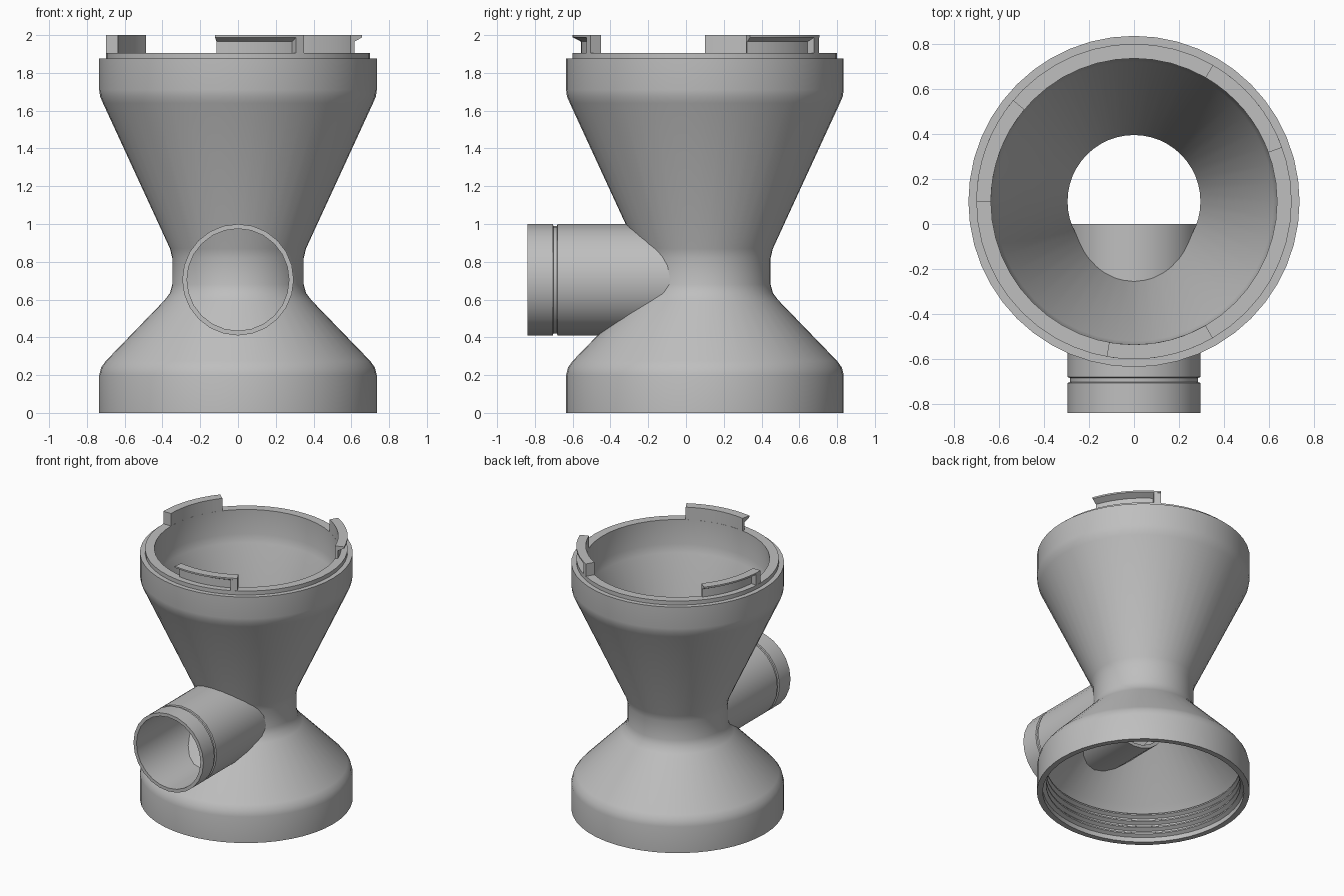
import bpy, bmesh, math
from mathutils import Matrix

if "Cube" in bpy.data.objects:
    bpy.data.objects.remove(bpy.data.objects["Cube"], do_unlink=True)

AXIS_Y = 0.10

grey = bpy.data.materials.new("grey plastic")
grey.use_nodes = True
grey.diffuse_color = (0.52, 0.52, 0.52, 1)
grey.node_tree.nodes["Principled BSDF"].inputs["Base Color"].default_value = grey.diffuse_color


def sweep(name, profile, start=0, end=360, steps=48, matrix=None):
    """Revolve a closed (radius, height) outline about z, fully or over an arc."""
    full = end - start == 360
    bm = bmesh.new()
    rings = []
    for i in range(steps if full else steps + 1):
        a = math.radians(start + (end - start) * i / steps)
        rings.append([bm.verts.new((r * math.cos(a), r * math.sin(a), z)) for r, z in profile])
    n = len(profile)
    for i in range(steps):
        a, b = rings[i], rings[(i + 1) % len(rings)]
        for j in range(n):
            k = (j + 1) % n
            bm.faces.new((a[j], b[j], b[k], a[k]))
    if not full:
        bm.faces.new(rings[0])
        bm.faces.new(rings[-1])
    bmesh.ops.recalc_face_normals(bm, faces=bm.faces)
    bm.transform(matrix or Matrix.Translation((0, AXIS_Y, 0)))
    mesh = bpy.data.meshes.new(name)
    bm.to_mesh(mesh)
    bm.free()
    mesh.materials.append(grey)
    obj = bpy.data.objects.new(name, mesh)
    bpy.context.collection.objects.link(obj)
    bpy.ops.object.select_all(action="DESELECT")
    obj.select_set(True)
    bpy.context.view_layer.objects.active = obj
    bpy.ops.object.shade_smooth_by_angle(angle=math.radians(32))
    return obj


# Hourglass body: outer wall going up, stepped rim, inner wall going down
outer = [(0.735, 0), (0.735, 0.2), (0.725, 0.24), (0.70, 0.275), (0.39, 0.595), (0.36, 0.635),
         (0.348, 0.68), (0.348, 0.82), (0.36, 0.87), (0.715, 1.64), (0.73, 1.675), (0.735, 1.71),
         (0.735, 1.875), (0.70, 1.875), (0.70, 1.905)]
inner = [(0.635, 1.905), (0.635, 1.72), (0.62, 1.66), (0.295, 0.85), (0.295, 0.66), (0.66, 0.27)]

# Thread ridges inside the base socket
threads = []
for i in range(4):
    z = 0.225 - i * 0.05
    threads += [(0.695, z), (0.67, z - 0.015), (0.67, z - 0.025), (0.695, z - 0.04)]
sweep("hourglass_body", outer + inner + threads + [(0.695, 0)])

# Side pipe with a shallow groove, running from the front into the throat
to_front = Matrix.Translation((0, 0, 0.705)) @ Matrix.Rotation(math.radians(90), 4, "X")
pipe = [(0.27, 0), (0.295, 0), (0.295, 0.68), (0.285, 0.683), (0.285, 0.702), (0.295, 0.705),
        (0.295, 0.838), (0.27, 0.838)]
sweep("side_pipe", pipe, steps=24, matrix=to_front)

# Three bayonet hooks on the rim, each with a solid stop at one end
hook = [(0.635, 1.90), (0.655, 1.90), (0.655, 1.965), (0.70, 1.988), (0.70, 2.0), (0.635, 2.0)]
stop = [(0.635, 1.90), (0.698, 1.90), (0.698, 1.998), (0.635, 1.998)]
for i in range(3):
    first = 20 + 120 * i
    sweep(f"rim_hook_{i + 1}", hook, first, first + 40, 8)
    sweep(f"hook_stop_{i + 1}", stop, first + 36, first + 40, 1)
